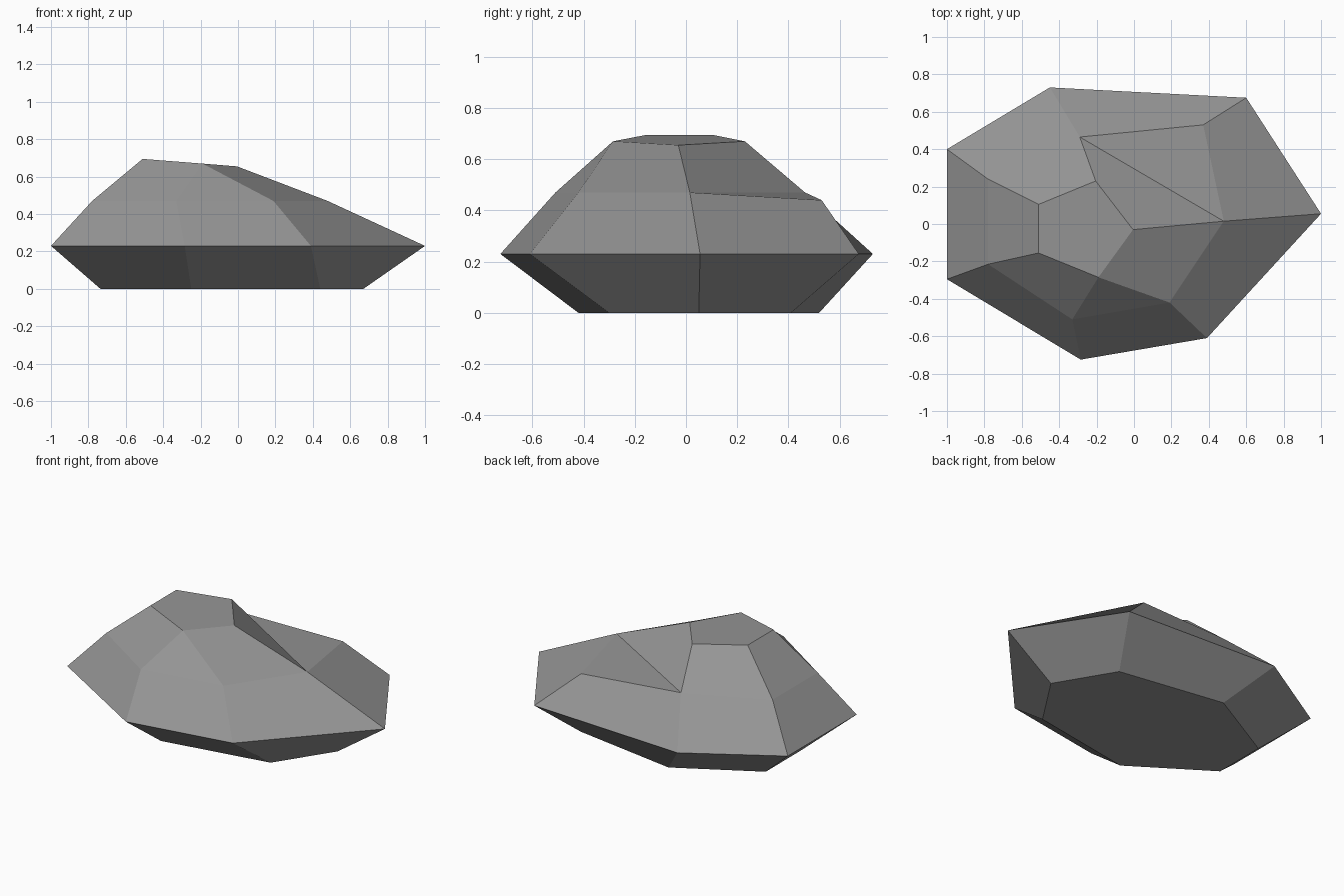
import bpy
import bmesh

if "Cube" in bpy.data.objects:
    bpy.data.objects.remove(bpy.data.objects["Cube"])

# Stone outlines, counter-clockwise from the back left corner
base = [(-.735, .245, 0), (-.735, -.10, 0), (-.25, -.42, 0), (.44, -.30, 0),
        (.67, .05, 0), (.455, .41, 0), (-.24, .52, 0)]
rim = [(-1, .40, .23), (-1, -.295, .23), (-.285, -.725, .23), (.39, -.61, .23),
       (1, .055, .23), (.60, .675, .23), (-.45, .73, .23)]
shoulder = [(-.78, .24, .47), (-.78, -.215, .47), (-.33, -.51, .47), (.19, -.42, .47),
            (.48, .015, .47), (.37, .53, .44), (-.29, .465, .47)]
crown = [(-.51, .105, .695), (-.51, -.155, .695), (-.19, -.285, .67),
         (-.005, -.03, .655), (-.205, .23, .67)]

bm = bmesh.new()
b, r, s, c = [[bm.verts.new(p) for p in ring] for ring in (base, rim, shoulder, crown)]


def loft(low, high):
    """Bridge two rings; repeated corners collapse to triangles."""
    n = len(low)
    for i in range(n):
        j = (i + 1) % n
        bm.faces.new(dict.fromkeys((low[i], low[j], high[j], high[i])))


# Underside, flared flank and sloping side
bm.faces.new(b[::-1])
loft(b, r)
loft(r, s)
# Flat ledge at the back right, then the raised crown
bm.faces.new(s[4:7])
loft(s[:5] + s[6:], [c[0], c[1], c[2], c[2], c[3], c[4]])
bm.faces.new(c)
bmesh.ops.recalc_face_normals(bm, faces=bm.faces)

mesh = bpy.data.meshes.new("rock")
bm.to_mesh(mesh)
bm.free()
rock = bpy.data.objects.new("rock", mesh)
bpy.context.collection.objects.link(rock)

# Single stone colour
stone = bpy.data.materials.new("grey stone")
stone.diffuse_color = (.30, .30, .30, 1)
stone.use_nodes = True
stone.node_tree.nodes["Principled BSDF"].inputs["Base Color"].default_value = stone.diffuse_color
mesh.materials.append(stone)
